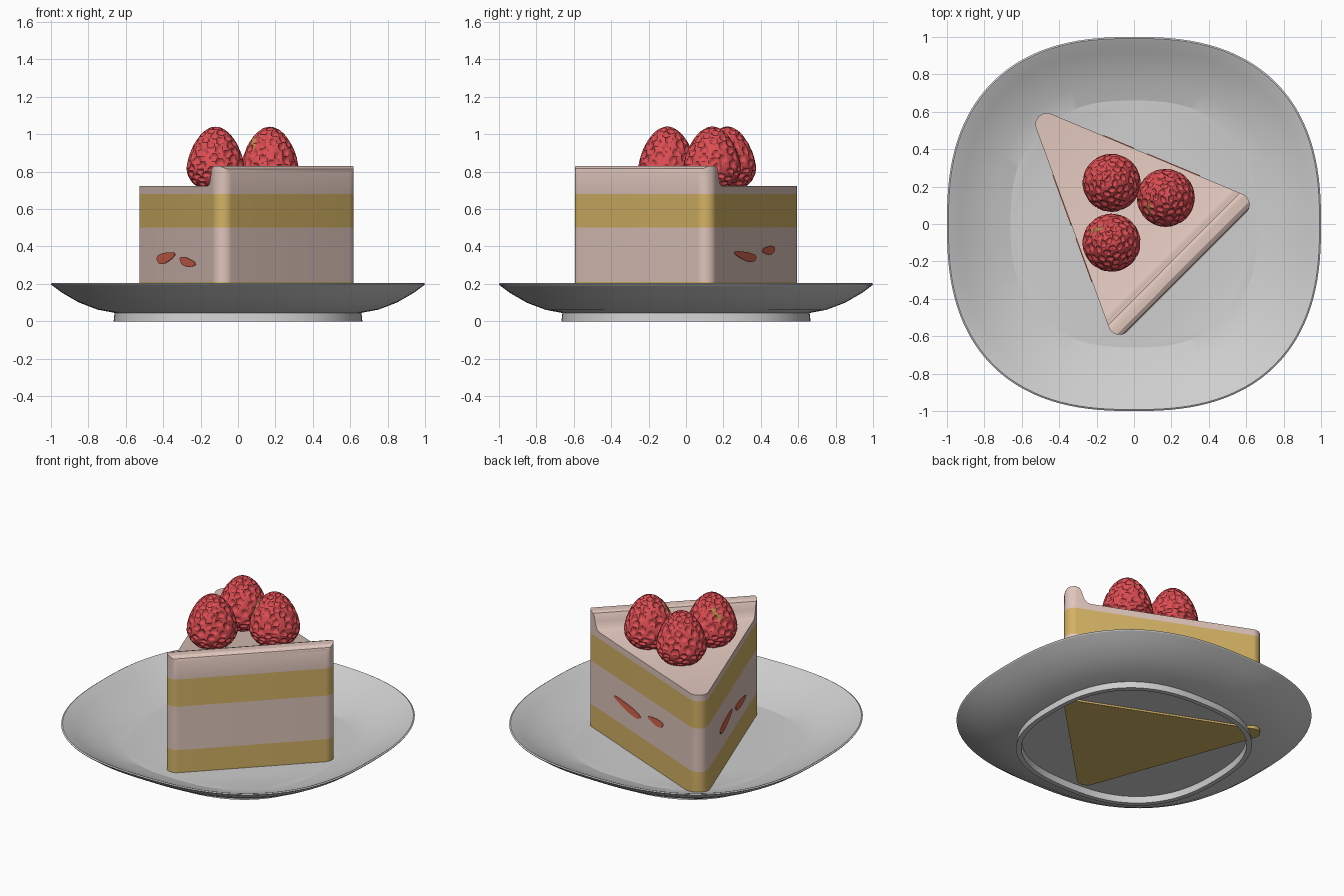
import bpy, bmesh, math, random
from mathutils import Vector, Matrix, kdtree

random.seed(4)
if "Cube" in bpy.data.objects:
    bpy.data.objects.remove(bpy.data.objects["Cube"], do_unlink=True)


def material(name, rgb):
    m = bpy.data.materials.new(name)
    m.use_nodes = True
    m.diffuse_color = (*rgb, 1)
    m.node_tree.nodes["Principled BSDF"].inputs["Base Color"].default_value = (*rgb, 1)
    return m


PORCELAIN = material("porcelain", (0.62, 0.62, 0.62))
CREAM = material("cream", (0.74, 0.56, 0.50))
SPONGE = material("sponge", (0.66, 0.45, 0.13))
BERRY = material("berry red", (0.72, 0.075, 0.085))
TAN = material("unripe tan", (0.55, 0.22, 0.08))
FILLING = material("fruit filling", (0.70, 0.13, 0.08))


def finish(name, bm, mats, angle=None):
    bmesh.ops.recalc_face_normals(bm, faces=bm.faces)
    mesh = bpy.data.meshes.new(name)
    bm.to_mesh(mesh)
    bm.free()
    for m in mats:
        mesh.materials.append(m)
    ob = bpy.data.objects.new(name, mesh)
    bpy.context.collection.objects.link(ob)
    if angle:
        bpy.ops.object.select_all(action="DESELECT")
        ob.select_set(True)
        bpy.context.view_layer.objects.active = ob
        bpy.ops.object.shade_smooth_by_angle(angle=math.radians(angle))
    return ob


# Plate: one closed profile swept round a soft square
def soft_square(a, power=2.5):
    c, s = math.cos(a), math.sin(a)
    k = (abs(c) ** power + abs(s) ** power) ** (-1 / power)
    return c * k, s * k


plate_profile = [(0.63, 0.042), (0.635, 0), (0.665, 0), (0.66, 0.045), (0.75, 0.062),
                 (0.85, 0.1), (0.94, 0.152), (0.995, 0.193), (1, 0.2), (0.992, 0.205),
                 (0.98, 0.2), (0.92, 0.163), (0.83, 0.118), (0.75, 0.087), (0.66, 0.06)]
bm = bmesh.new()
N = 128
dirs = [soft_square(2 * math.pi * i / N) for i in range(N)]
rings = [[bm.verts.new((r * x, r * y, z)) for x, y in dirs] for r, z in plate_profile]
for a, b in zip(rings, rings[1:]):
    for i in range(N):
        j = (i + 1) % N
        bm.faces.new((a[i], a[j], b[j], b[i]))
bm.faces.new(rings[0])
bm.faces.new(rings[-1])
finish("plate", bm, [PORCELAIN], 16)

# Cake slice outline: a triangle with rounded corners
TIP, RIGHT, FRONT = Vector((-0.571, 0.642)), Vector((0.664, 0.125)), Vector((-0.102, -0.642))


def rounded(corners, radius, steps=8):
    pts = []
    for i, p in enumerate(corners):
        u = (corners[i - 1] - p).normalized()
        v = (corners[(i + 1) % len(corners)] - p).normalized()
        half = u.angle(v) / 2
        centre = p + (u + v).normalized() * radius / math.sin(half)
        t = radius / math.tan(half)
        start, end = p + u * t - centre, p + v * t - centre
        for k in range(steps + 1):
            d = start.lerp(end, k / steps)
            pts.append(centre + d.normalized() * radius)
    return pts


outline = rounded([TIP, FRONT, RIGHT], 0.06)


def slab(z0, z1):
    bm = bmesh.new()
    base = bm.faces.new([bm.verts.new((p.x, p.y, z0)) for p in outline])
    out = bmesh.ops.extrude_face_region(bm, geom=[base])
    for v in out["geom"]:
        if isinstance(v, bmesh.types.BMVert):
            v.co.z = z1
    return bm


for name, z0, z1, mat in [("lower_sponge", 0.03, 0.21, SPONGE), ("middle_cream", 0.21, 0.5, CREAM),
                          ("upper_sponge", 0.5, 0.68, SPONGE)]:
    finish(name, slab(z0, z1), [mat], 30)

# Cream topping: sliced parallel to the outer wall, then raised into a ridge
ridge = [(0, 0.795), (0.008, 0.815), (0.03, 0.829), (0.075, 0.83), (0.098, 0.822), (0.11, 0.8),
         (0.116, 0.775), (0.125, 0.75), (0.14, 0.73), (0.16, 0.722)]
along = (RIGHT - FRONT).normalized()
inward = Vector((-along.y, along.x, 0))
wall = Vector((FRONT.x, FRONT.y, 0))


def ridge_height(d):
    for (d0, h0), (d1, h1) in zip(ridge, ridge[1:]):
        if d <= d1:
            return h0 + (h1 - h0) * max(0, d - d0) / (d1 - d0)
    return ridge[-1][1]


bm = slab(0.68, 0.72)
for d, _ in ridge[1:]:
    bmesh.ops.bisect_plane(bm, geom=bm.verts[:] + bm.edges[:] + bm.faces[:],
                           plane_co=wall + inward * d, plane_no=inward)
for v in bm.verts:
    if v.co.z > 0.7:
        v.co.z = ridge_height((v.co - wall).dot(inward))
finish("cream_topping", bm, [CREAM], 30)


# Fruit pieces showing on the two cut sides
def fruit_piece(name, a, b, x, z, length, height, tilt):
    t = (b - a).normalized()
    p = a + t * (x - a.x) / t.x
    n = Vector((-t.y, t.x))
    if n.dot(p) < 0:
        n = -n
    bm = bmesh.new()
    verts = []
    for i in range(16):
        ang = 2 * math.pi * i / 16
        wob = 1 + 0.12 * math.sin(3 * ang + 1)
        s, h = length * math.cos(ang) * wob, height * math.sin(ang) * wob
        q = p + t * s + n * 0.004
        verts.append(bm.verts.new((q.x, q.y, z + h + tilt * s)))
    face = bm.faces.new(verts)
    out = bmesh.ops.extrude_face_region(bm, geom=[face])
    moved = [v for v in out["geom"] if isinstance(v, bmesh.types.BMVert)]
    bmesh.ops.translate(bm, verts=moved, vec=(-0.008 * n.x, -0.008 * n.y, 0))
    finish(name, bm, [FILLING])


fruit_piece("fruit_piece_a", TIP, FRONT, -0.387, 0.34, 0.14, 0.028, 0.1)
fruit_piece("fruit_piece_b", TIP, FRONT, -0.27, 0.316, 0.12, 0.024, -0.1)
fruit_piece("fruit_piece_c", TIP, RIGHT, 0.2, 0.348, 0.15, 0.024, 0.1)
fruit_piece("fruit_piece_d", TIP, RIGHT, -0.09, 0.38, 0.085, 0.023, -0.05)


# Strawberries: egg shapes with seed dimples pressed in
def strawberry(name, x, y, turn, patch):
    count = 130
    kd = kdtree.KDTree(count)
    for i in range(count):
        h = 1 - 2 * (i + 0.5) / count
        a = i * math.pi * (3 - math.sqrt(5)) + random.uniform(-0.12, 0.12)
        r = math.sqrt(1 - h * h)
        kd.insert((r * math.cos(a), r * math.sin(a), h), i)
    kd.balance()
    bm = bmesh.new()
    bmesh.ops.create_uvsphere(bm, u_segments=144, v_segments=80, radius=1)
    spot = Vector((0.76, 0, 0.65))
    for f in bm.faces:
        c = f.calc_center_median().normalized()
        d = c - spot
        rough = 0.24 + 0.07 * math.sin(9 * c.y + 14 * c.z)
        if patch and d.length < rough and kd.find(c)[2] > 0.1:
            f.material_index = 1
    for v in bm.verts:
        u = v.co.normalized()
        near = kd.find(u)[0]
        d = u - near
        side = Vector((-near.y, near.x, 0)).normalized()
        across = d.dot(side)
        rest = (d - side * across).length
        w = max(0, 1 - (across / 0.14) ** 2 - (rest / 0.095) ** 2)
        rad = 0.155 * (1 - 0.16 * max(0, u.z))
        v.co = Vector((u.x * rad, u.y * rad, u.z * (0.22 if u.z > 0 else 0.13)))
        v.co -= u * 0.013 * math.sqrt(w)
    ob = finish(name, bm, [BERRY, TAN], 35)
    ob.matrix_world = Matrix.Translation((x, y, 0.82)) @ Matrix.Rotation(math.radians(turn), 4, "Z")


strawberry("strawberry_back", -0.12, 0.22, 0, False)
strawberry("strawberry_side", 0.17, 0.14, 215, True)
strawberry("strawberry_front", -0.12, -0.1, 140, True)
